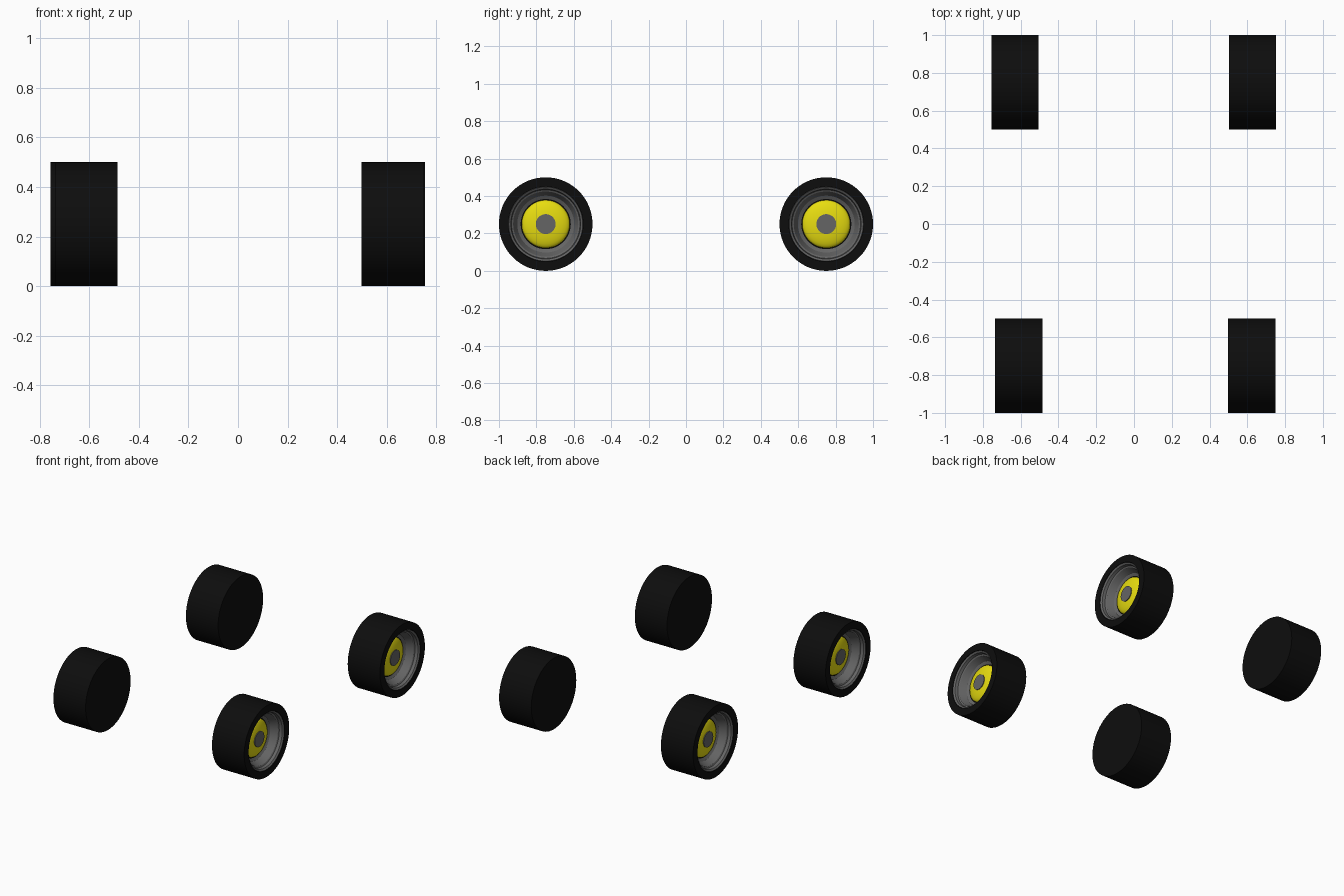
import bpy
import math

SIDES = 64
RADIUS = 0.25
HALF = 0.125

old = bpy.data.objects.get("Cube")
if old:
    bpy.data.objects.remove(old, do_unlink=True)


def material(name, colour):
    mat = bpy.data.materials.new(name)
    mat.use_nodes = True
    mat.diffuse_color = (*colour, 1)
    mat.node_tree.nodes["Principled BSDF"].inputs["Base Color"].default_value = (*colour, 1)
    return mat


black = material("black rubber", (0.004, 0.004, 0.004))
grey = material("grey metal", (0.13, 0.13, 0.13))
yellow = material("yellow paint", (0.8, 0.72, 0.005))


def lathe(name, profile, mat, centre, side):
    """Turn (outward offset, radius) points around the axle; radius 0 is a pole."""
    verts, faces, rings = [], [], []
    for offset, radius in profile:
        count = SIDES if radius else 1
        rings.append([len(verts) + i for i in range(count)])
        for i in range(count):
            a = math.tau * i / SIDES
            verts.append((side * offset, radius * math.cos(a), radius * math.sin(a)))
    for p, q in zip(rings, rings[1:]):
        for i in range(SIDES):
            j = (i + 1) % SIDES
            corners = [p[i % len(p)], p[j % len(p)], q[j % len(q)], q[i % len(q)]]
            face = list(dict.fromkeys(corners))
            faces.append(face if side > 0 else face[::-1])
    mesh = bpy.data.meshes.new(name)
    mesh.from_pydata(verts, [], faces)
    mesh.materials.append(mat)
    obj = bpy.data.objects.new(name, mesh)
    obj.location = centre
    bpy.context.collection.objects.link(obj)
    bpy.ops.object.select_all(action="DESELECT")
    obj.select_set(True)
    bpy.context.view_layer.objects.active = obj
    bpy.ops.object.shade_smooth_by_angle(angle=math.radians(30))


# Tyre: closed inner side, tread, outer wall and deep well
tyre = [(-HALF, 0), (-HALF, RADIUS), (HALF, RADIUS), (HALF, 0.2),
        (0.03, 0.2), (0.03, 0)]
# Rim: outer lip, groove and sloping dish
rim = [(0.11, 0.2), (0.123, 0.198), (0.115, 0.187), (0.095, 0.183),
       (0.09, 0.174), (0.045, 0.152), (0.035, 0.134)]
# Hub: shallow dome, flat cap on its crown
dome = [(0.03, 0.128)] + [
    (0.035 + 0.033 * math.cos(t), 0.128 * math.sin(t))
    for t in [math.pi / 2 * (1 - k / 8) for k in range(8)]] + [(0.068, 0)]
cap = [(0.055, 0.053), (0.07, 0.053), (0.07, 0)]

wheels = {
    "front_left": (0.623, -0.75, 1),
    "front_right": (-0.61, -0.75, -1),
    "back_left": (0.628, 0.75, 1),
    "back_right": (-0.63, 0.75, -1),
}
for place, (x, y, side) in wheels.items():
    for part, profile, mat in (("tyre", tyre, black), ("rim", rim, grey),
                               ("hub", dome, yellow), ("hub_cap", cap, grey)):
        lathe(f"{place}_{part}", profile, mat, (x, y, RADIUS), side)
